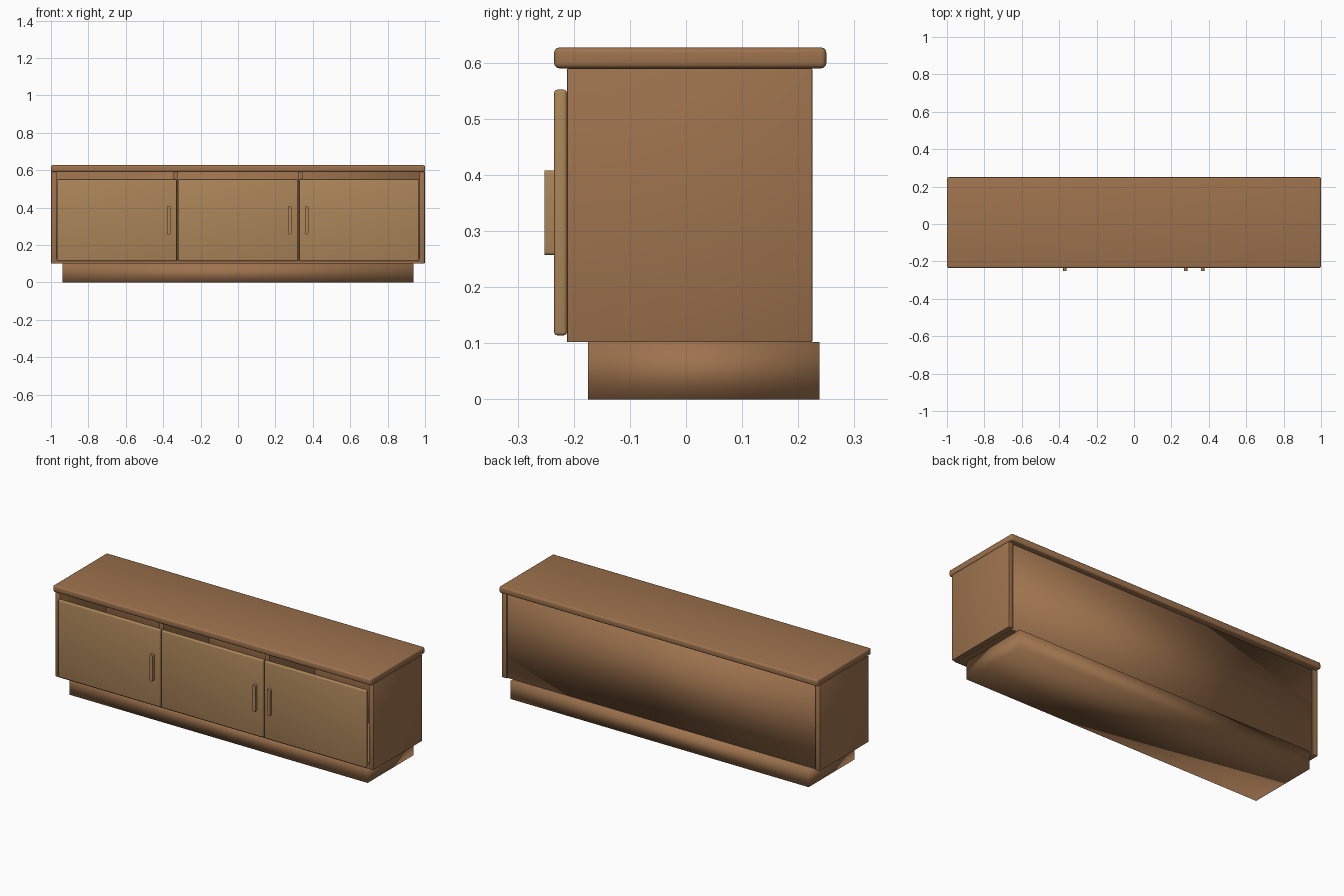
import bpy, bmesh

if "Cube" in bpy.data.objects:
    bpy.data.objects.remove(bpy.data.objects["Cube"])


def material(name, color):
    m = bpy.data.materials.new(name)
    m.diffuse_color = (*color, 1)
    m.use_nodes = True
    m.node_tree.nodes["Principled BSDF"].inputs["Base Color"].default_value = m.diffuse_color
    return m


WOOD = material("wood", (0.34, 0.17, 0.075))
DOOR = material("door_wood", (0.41, 0.235, 0.1))


def box(name, x, y, z, mat=WOOD, bevel=0.0, segments=3, y_edges_only=False, soft=False):
    """Box from (min, max) ranges, optionally with rounded edges."""
    bm = bmesh.new()
    bmesh.ops.create_cube(bm, size=1)
    for v in bm.verts:
        v.co = [r[0] if c < 0 else r[1] for c, r in zip(v.co, (x, y, z))]
    if bevel:
        edges = [e for e in bm.edges if not y_edges_only
                 or abs(e.verts[0].co.y - e.verts[1].co.y) > 1e-5]
        bmesh.ops.bevel(bm, geom=edges, offset=bevel, segments=segments,
                        profile=0.5, affect='EDGES')
    mesh = bpy.data.meshes.new(name)
    bm.to_mesh(mesh)
    bm.free()
    mesh.materials.append(mat)
    ob = bpy.data.objects.new(name, mesh)
    bpy.context.collection.objects.link(ob)
    bpy.ops.object.select_all(action='DESELECT')
    ob.select_set(True)
    bpy.context.view_layer.objects.active = ob
    if soft:
        bpy.ops.object.shade_smooth()
    else:
        bpy.ops.object.shade_smooth_by_angle(angle=0.6)
    return ob


# Plinth and table top
box("plinth", (-0.937, 0.937), (-0.175, 0.238), (0, 0.102), soft=True)
box("top_board", (-1, 1), (-0.235, 0.25), (0.59, 0.627), bevel=0.009)

# Carcass: side panels, dividers, bottom and back
for side, s in (("left", -1), ("right", 1)):
    box(side + "_side_panel", tuple(sorted((s * 0.97, s * 0.999))),
        (-0.212, 0.225), (0.102, 0.59), bevel=0.002, segments=2)
    box(side + "_divider", (s * 0.333 - 0.012, s * 0.333 + 0.012),
        (-0.21, 0.2), (0.13, 0.59))
box("bottom_panel", (-0.97, 0.97), (-0.212, 0.213), (0.102, 0.13))
box("back_panel", (-0.97, 0.97), (0.2, 0.215), (0.102, 0.59), soft=True)

# Doors, each with one upright pull
doors = (("left", -0.968, -0.327, -0.37),
         ("middle", -0.3205, 0.3205, 0.276),
         ("right", 0.327, 0.968, 0.367))
for name, x0, x1, hx in doors:
    box(name + "_door", (x0, x1), (-0.235, -0.212), (0.114, 0.552), DOOR, bevel=0.006)
    box(name + "_handle", (hx - 0.009, hx + 0.009), (-0.252, -0.234),
        (0.257, 0.408), DOOR, bevel=0.006, y_edges_only=True)
